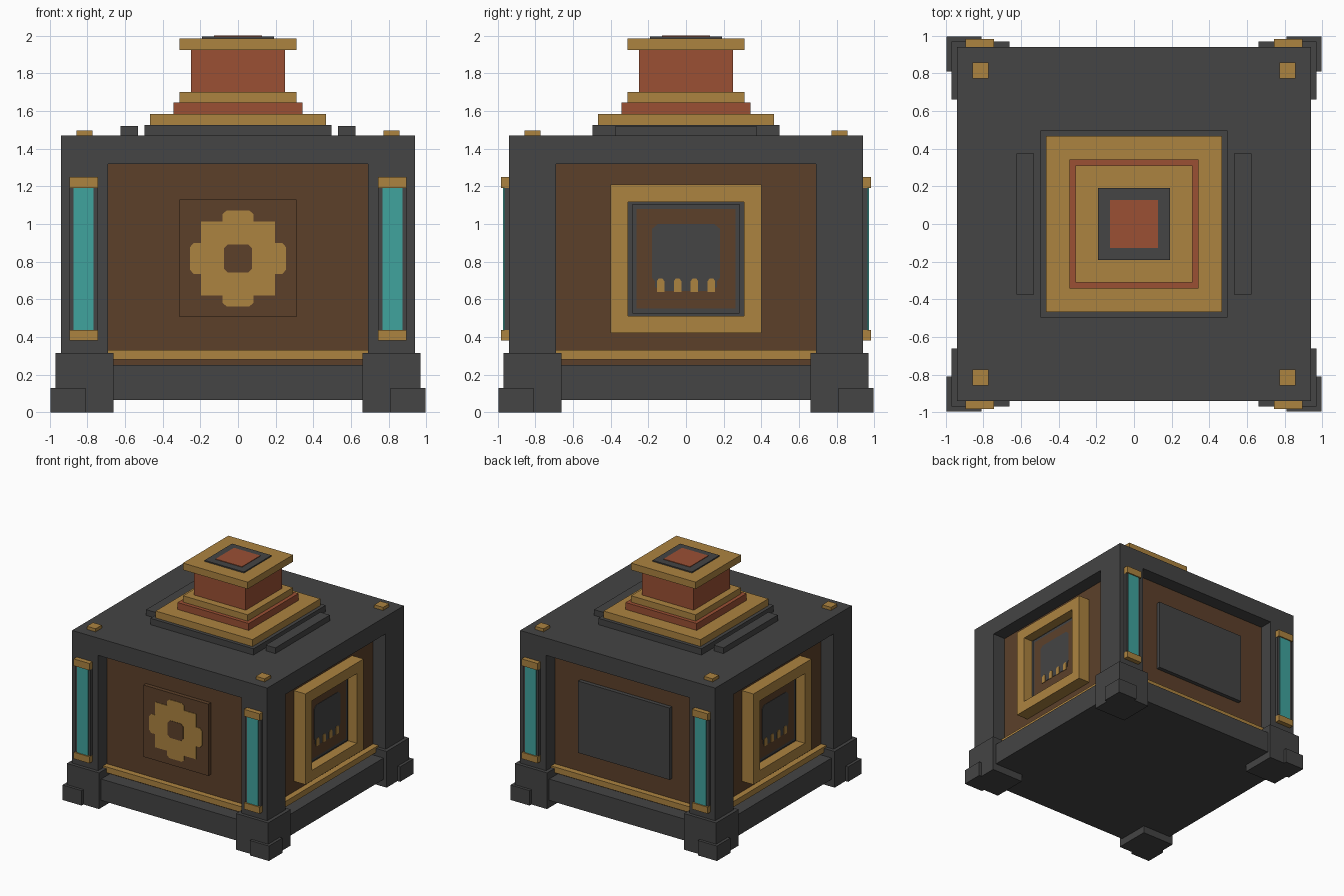
import bpy
import bmesh
from math import pi
from mathutils import Matrix

old = bpy.data.objects.get("Cube")
if old:
    bpy.data.objects.remove(old, do_unlink=True)


def material(name, rgb):
    m = bpy.data.materials.new(name)
    m.use_nodes = True
    m.diffuse_color = (*rgb, 1)
    m.node_tree.nodes["Principled BSDF"].inputs["Base Color"].default_value = (*rgb, 1)
    return m


IRON = material("dark iron", (0.058, 0.058, 0.058))
GOLD = material("aged gold", (0.413, 0.227, 0.051))
BROWN = material("dark brown", (0.107, 0.051, 0.023))
RUST = material("rust red", (0.328, 0.08, 0.034))
TEAL = material("teal glow", (0.051, 0.366, 0.337))

FRONT, RIGHT, BACK, LEFT = range(4)
PANEL = 0.82   # distance of the recessed walls from the centre
BODY = 0.94    # half width of the body
OPEN = 0.69    # half width of the wall openings


def finish(name, mat, bm, turn=FRONT):
    """Turn a part built on the front to its side and link it."""
    bmesh.ops.transform(bm, matrix=Matrix.Rotation(turn * pi / 2, 4, "Z"), verts=bm.verts)
    bmesh.ops.recalc_face_normals(bm, faces=bm.faces)
    me = bpy.data.meshes.new(name)
    bm.to_mesh(me)
    bm.free()
    me.materials.append(mat)
    bpy.context.collection.objects.link(bpy.data.objects.new(name, me))


def box(name, mat, xs, ys, zs, turn=FRONT):
    bm = bmesh.new()
    size = [b - a for a, b in (xs, ys, zs)]
    mid = [(a + b) / 2 for a, b in (xs, ys, zs)]
    bmesh.ops.create_cube(bm, size=1, matrix=Matrix.Translation(mid) @ Matrix.Diagonal((*size, 1)))
    finish(name, mat, bm, turn)


def slab(name, mat, half, z0, z1):
    box(name, mat, (-half, half), (-half, half), (z0, z1))


def plate(name, mat, half, zs, inner, outer, turn, x=0):
    """Box on a wall, between two distances from the centre."""
    box(name, mat, (x - half, x + half), (-outer, -inner), zs, turn)


def cutout(name, mat, outline, zc, inner, outer, turn):
    """Flat profile on a wall, extruded outwards."""
    bm = bmesh.new()
    face = bm.faces.new([bm.verts.new((x, -inner, zc + z)) for x, z in outline])
    ext = bmesh.ops.extrude_face_region(bm, geom=[face])["geom"]
    verts = [v for v in ext if isinstance(v, bmesh.types.BMVert)]
    bmesh.ops.translate(bm, verts=verts, vec=(0, inner - outer, 0))
    finish(name, mat, bm, turn)


def fourfold(quarter):
    """Repeat a quarter outline around the centre."""
    pts = list(quarter)
    for _ in range(3):
        quarter = [(-z, x) for x, z in quarter]
        pts += quarter
    return pts


def ring(name, mat, wide, narrow, inner, outer, turn):
    """Square frame; wide and narrow are (half width, bottom, top)."""
    w, wb, wt = wide
    n, nb, nt = narrow
    for zs in ((wb, nb), (nt, wt)):
        plate(name + "_rail", mat, w, zs, inner, outer, turn)
    for s in (-1, 1):
        plate(name + "_stile", mat, (w - n) / 2, (nb, nt), inner, outer, turn, s * (w + n) / 2)


# Body: base, inner walls, lid
slab("base", IRON, BODY, 0.064, 0.25)
slab("walls", BROWN, PANEL, 0.25, 1.32)
slab("lid", IRON, BODY, 1.32, 1.47)

# Corner posts, stepped feet and lid studs
for turn in range(4):
    for name, mat, a, b, zs in (
        ("corner_post", IRON, OPEN, BODY, (0.25, 1.32)),
        ("foot", IRON, 0.66, 0.97, (0, 0.315)),
        ("foot_toe", IRON, 0.81, 0.995, (0, 0.13)),
        ("lid_stud", GOLD, 0.772, 0.857, (1.47, 1.497)),
    ):
        box(name, mat, (a, b), (-b, -a), zs, turn)
    # Gold moulding at the foot of each wall
    plate("wall_moulding", GOLD, OPEN, (0.28, 0.33), PANEL, 0.87, turn)

# Lamps on the front and back posts
for turn in (FRONT, BACK):
    for x in (-0.82, 0.82):
        plate("lamp_backing", IRON, 0.075, (0.4, 1.23), BODY, 0.965, turn, x)
        plate("lamp_tube", TEAL, 0.053, (0.43, 1.2), BODY, 0.972, turn, x)
        for zs in ((0.38, 0.437), (1.19, 1.25)):
            plate("lamp_cap", GOLD, 0.076, zs, BODY, 0.982, turn, x)

# Front plaque with gear emblem
plate("gear_plaque", BROWN, 0.312, (0.505, 1.13), PANEL, 0.855, FRONT)
gear = fourfold([(0.255, -0.06), (0.255, 0.06), (0.235, 0.083), (0.197, 0.083),
                 (0.197, 0.197), (0.083, 0.197), (0.083, 0.235)])
cutout("gear_emblem", GOLD, gear, 0.817, 0.855, 0.859, FRONT)
hub = fourfold([(0.075, -0.053), (0.075, 0.053), (0.053, 0.075)][:2])
cutout("gear_hub", BROWN, hub, 0.817, 0.858, 0.862, FRONT)

# Back plaque
plate("back_plaque", IRON, 0.44, (0.505, 1.13), PANEL, 0.855, BACK)

# Framed emblems on both sides
head = [(-0.13, -0.17), (0.13, -0.17), (0.165, -0.15), (0.165, -0.12), (0.18, -0.1),
        (0.18, 0.16), (0.15, 0.185), (-0.15, 0.185), (-0.18, 0.16),
        (-0.18, -0.1), (-0.165, -0.12), (-0.165, -0.15)]
tooth = [(-0.02, -0.035), (0.02, -0.035), (0.02, 0.022), (0.01, 0.035),
         (-0.01, 0.035), (-0.02, 0.022)]
for turn in (RIGHT, LEFT):
    ring("side_frame", GOLD, (0.4, 0.42, 1.21), (0.308, 0.51, 1.117), PANEL, 0.93, turn)
    plate("side_backing", IRON, 0.308, (0.51, 1.117), PANEL, 0.845, turn)
    plate("side_plaque", IRON, 0.285, (0.525, 1.105), PANEL, 0.855, turn)
    plate("side_field", BROWN, 0.262, (0.55, 1.08), 0.855, 0.858, turn)
    cutout("side_emblem", IRON, head, 0.815, 0.857, 0.861, turn)
    for x in (-0.135, -0.045, 0.045, 0.135):
        cutout("side_emblem_tooth", GOLD, [(x + u, v) for u, v in tooth], 0.675, 0.86, 0.864, turn)

# Side rails on the lid
for turn in (RIGHT, LEFT):
    plate("lid_rail", IRON, 0.375, (1.47, 1.52), 0.53, 0.623, turn)

# Stepped chimney
z = 1.47
for name, mat, half, top in (
    ("chimney_plinth", IRON, 0.497, 1.525),
    ("chimney_lower_step", GOLD, 0.467, 1.585),
    ("chimney_middle_step", RUST, 0.343, 1.645),
    ("chimney_upper_step", GOLD, 0.311, 1.70),
    ("chimney_shaft", RUST, 0.249, 1.925),
    ("chimney_crown", GOLD, 0.312, 1.985),
    ("chimney_mouth", IRON, 0.19, 1.995),
    ("chimney_core", RUST, 0.127, 2.0),
):
    slab(name, mat, half, z, top)
    z = top
